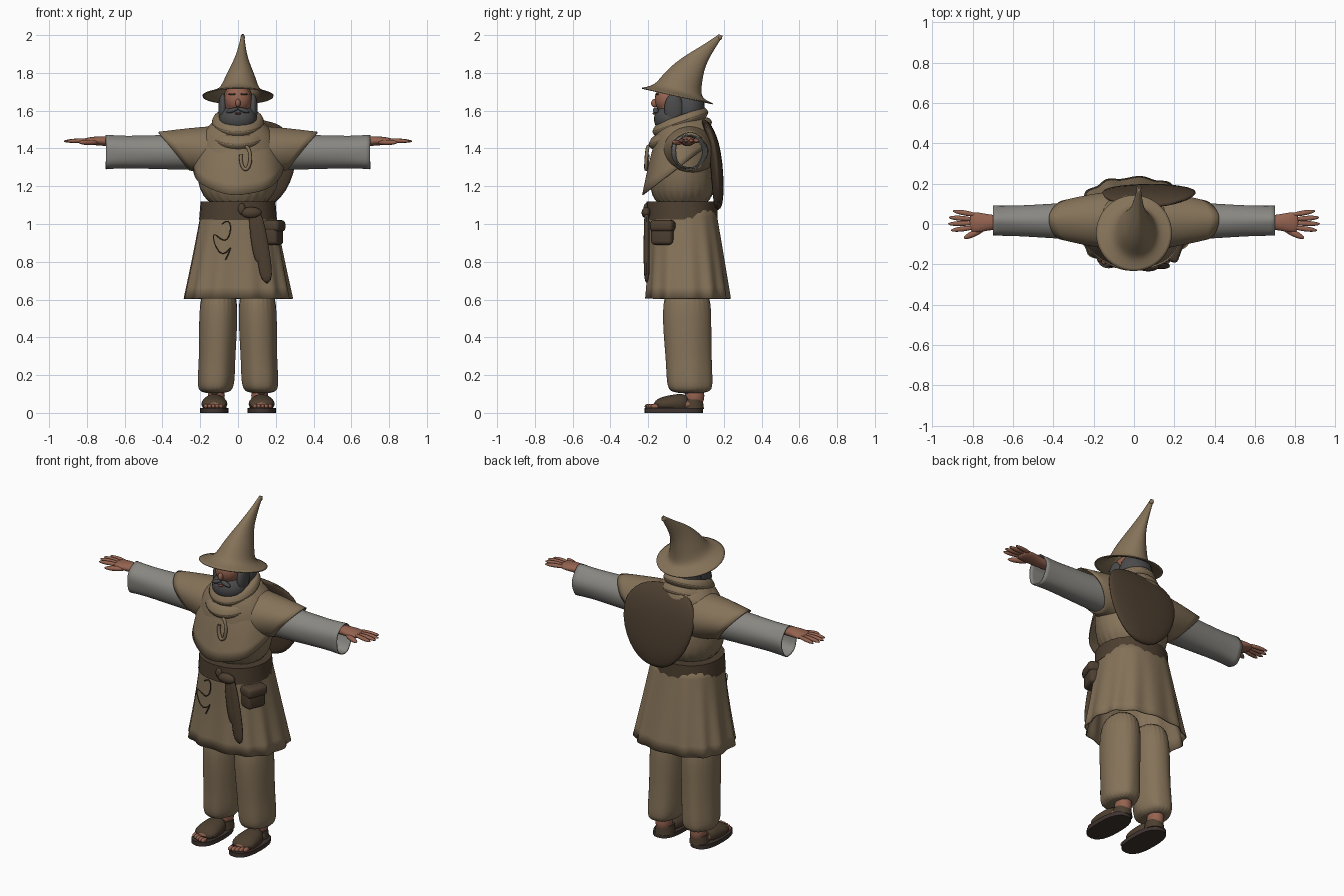
import bpy, bmesh, math
from mathutils import Euler, Matrix, Vector

cube = bpy.data.objects.get("Cube")
if cube:
    bpy.data.objects.remove(cube)


def material(name, *rgb):
    mat = bpy.data.materials.new(name)
    mat.use_nodes = True
    mat.diffuse_color = (*rgb, 1)
    shader = mat.node_tree.nodes["Principled BSDF"]
    shader.inputs["Base Color"].default_value = (*rgb, 1)
    shader.inputs["Roughness"].default_value = 0.9
    return mat


TAN = material("tan cloth", .235, .17, .1)
LEATHER = material("dark brown leather", .075, .05, .03)
LINEN = material("grey linen", .25, .245, .225)
HAIR = material("grey hair", .07, .07, .072)
SKIN = material("ruddy skin", .3, .125, .08)
SOLE = material("sandal sole", .05, .035, .03)
LIPS = material("lips", .2, .06, .05)


def link(name, data, mat):
    data.materials.append(mat)
    obj = bpy.data.objects.new(name, data)
    bpy.context.collection.objects.link(obj)
    return obj


def finish(name, bm, mat):
    """Turn a bmesh into a smooth object whose corners stay sharp."""
    bmesh.ops.recalc_face_normals(bm, faces=bm.faces)
    for face in bm.faces:
        face.smooth = True
    for edge in bm.edges:
        edge.smooth = edge.calc_face_angle(0) < math.radians(50)
    mesh = bpy.data.meshes.new(name)
    bm.to_mesh(mesh)
    bm.free()
    return link(name, mesh, mat)


def loft(name, mat, centre, rings, axis="z", mirror=1, sides=24, lean=0, tilt=(0, 0),
         folds=0, depth=0, squareness=2, cloth=False, smooth=True):
    """Skin a row of rings, each (position along axis, width, depth, shift)."""
    across, out, along = {"z": (0, 1, 2), "x": (1, 2, 0), "y": (0, 2, 1)}[axis]
    bm = bmesh.new()
    loops = []
    for index, (position, wide, deep, *shift) in enumerate(rings):
        t = index / (len(rings) - 1)
        slope = tilt[0] + (tilt[1] - tilt[0]) * t
        loop = []
        for step in range(sides):
            angle = math.tau * step / sides
            c, s = math.cos(angle), math.sin(angle)
            ripple = 1 + depth * t * math.sin(folds * angle + t)
            reach = deep * ripple * math.copysign(abs(s) ** (2 / squareness), s)
            point = Vector()
            point[across] = (centre[0] + lean * t
                             + wide * ripple * math.copysign(abs(c) ** (2 / squareness), c))
            point[out] = centre[1] + sum(shift) + reach
            point[along] = position + reach * slope
            point.x *= mirror
            loop.append(bm.verts.new(point))
        loops.append(loop)
    for upper, lower in zip(loops, loops[1:]):
        for k in range(sides):
            bm.faces.new((upper[k - 1], upper[k], lower[k], lower[k - 1]))
    if not cloth:
        bm.faces.new(loops[0])
        bm.faces.new(loops[-1])
    obj = finish(name, bm, mat)
    if smooth:
        subdivision = obj.modifiers.new("smoothing", "SUBSURF")
        subdivision.levels = subdivision.render_levels = 2
    if cloth:
        obj.modifiers.new("cloth thickness", "SOLIDIFY").thickness = .006


def placed(location, size, turn):
    return Matrix.LocRotScale(Vector(location), Euler(turn), Vector(size))


def ball(name, mat, location, size, turn=(0, 0, 0)):
    bm = bmesh.new()
    bmesh.ops.create_uvsphere(bm, u_segments=24, v_segments=12, radius=1,
                              matrix=placed(location, size, turn))
    finish(name, bm, mat)


def box(name, mat, location, size, turn=(0, 0, 0), rounding=.02):
    bm = bmesh.new()
    bmesh.ops.create_cube(bm, size=1, matrix=placed(location, size, turn))
    bmesh.ops.bevel(bm, geom=bm.edges[:], offset=rounding, segments=3,
                    affect="EDGES", profile=.5)
    finish(name, bm, mat)


def cord(name, mat, radius, path, steps=40):
    """Sweep a thin round cord along path(t) for t from 0 to 1."""
    curve = bpy.data.curves.new(name, "CURVE")
    curve.dimensions = "3D"
    curve.bevel_depth = radius
    curve.bevel_resolution = 1
    line = curve.splines.new("POLY")
    line.points.add(steps)
    for index, point in enumerate(line.points):
        point.co = (*path(index / steps), 1)
    link(name, curve, mat)


# Pointed hat: bent crown meeting a wide tilted brim
loft("hat", TAN, (.025, 0),
     [(2, .008, .01, .185), (1.93, .02, .03, .115), (1.86, .04, .06, .04),
      (1.78, .08, .095, -.01), (1.72, .1, .115, -.035), (1.695, .13, .14, -.04),
      (1.68, .19, .19, -.045)],
     lean=-.025, tilt=(-.5, -.22), cloth=True)
ball("hat_tip", TAN, (.025, .18, 1.987), (.012, .012, .013))

# Head, hair and beard
ball("head", SKIN, (0, -.05, 1.65), (.08, .11, .1))
ball("face", SKIN, (0, -.1, 1.66), (.07, .065, .075))
ball("hair", HAIR, (0, .015, 1.61), (.1, .085, .12))
ball("beard", HAIR, (0, -.08, 1.555), (.1, .09, .08))
ball("nose", SKIN, (0, -.165, 1.64), (.014, .02, .022))
ball("lower_lip", LIPS, (0, -.167, 1.585), (.017, .01, .006))

# Rolled scarf collar: two stacked, leaning rolls
for name, height, radius in (("upper", 1.54, .11), ("lower", 1.48, .13)):
    bend = [math.tau * k / 8 for k in range(9)]
    loft(f"{name}_scarf_roll", TAN, (0, -.03),
         [(height + .04 * math.sin(a), radius + .03 * math.cos(a),
           radius + .04 * math.cos(a)) for a in bend], tilt=(.35, .35), cloth=True)

# Tunic body, draped cape and flared skirt
loft("tunic_body", TAN, (0, -.02),
     [(1.57, .09, .1), (1.48, .21, .15), (1.3, .235, .175), (1.07, .185, .175)],
     folds=9, depth=.015)
loft("draped_cape", TAN, (0, -.02),
     [(1.55, .12, .11), (1.46, .22, .165), (1.3, .245, .195, -.018)],
     tilt=(.1, .75), folds=7, depth=.02, cloth=True)
loft("tunic_skirt", TAN, (0, -.02),
     [(1.1, .19, .175), (.85, .235, .195, .02), (.605, .285, .223, .03)],
     sides=64, folds=13, depth=.035, squareness=2.4, cloth=True)

# Belt, knot, hanging tails and pouch
loft("belt", LEATHER, (0, -.022), [(1.025, .206, .188), (1.12, .198, .187)],
     squareness=2.2, smooth=False)
ball("belt_knot", LEATHER, (.07, -.21, 1.06), (.055, .025, .03))
ball("belt_buckle", LEATHER, (.02, -.21, 1.08), (.02, .015, .03))
for name, start, end in (("long", .1, .675), ("short", .075, .78)):
    loft(f"{name}_belt_tail", LEATHER, (start, -.208),
         [(1.08, .025, .015), (.9, .036, .017), (end, .04, .017)], lean=.055, sides=12)
box("pouch", LEATHER, (.185, -.12, .95), (.085, .12, .12), (0, 0, -.35))
box("pouch_flap", LEATHER, (.19, -.12, .99), (.095, .13, .06), (0, 0, -.35))

# Satchel slung from the left shoulder across the back
loft("back_satchel", LEATHER, (.06, .15),
     [(1.56, .12, .02, -.06), (1.45, .26, .032), (1.2, .21, .035, .02),
      (1.07, .07, .02, .02)], lean=.03, folds=5, depth=.03, squareness=2.4)

# Cord trim on the skirt and chest
cord("skirt_cord", LEATHER, .003, lambda t: (
    -.085 + .045 * math.sin(9 * t), -.202 - .012 * t, 1 - .18 * t + .03 * math.sin(16 * t)))
cord("chest_cord", TAN, .01, lambda t: (
    .04 + .025 * math.sin(5 * t), -.2 - .012 * math.sin(3 * t),
    1.35 + .06 * math.cos(5 * t)))

for mirror, side in ((1, "left"), (-1, "right")):
    # Face details
    ball(f"{side}_moustache", HAIR, (mirror * .03, -.16, 1.602), (.032, .015, .012),
         (0, mirror * .35, 0))
    ball(f"{side}_sideburn", HAIR, (mirror * .08, -.065, 1.61), (.024, .05, .08))
    ball(f"{side}_eyebrow", HAIR, (mirror * .03, -.153, 1.687), (.022, .01, .005))

    # Short tunic sleeve over a long linen sleeve
    loft(f"{side}_tunic_sleeve", TAN, (.018, 1.385),
         [(.06, .15, .14), (.2, .135, .125), (.34, .1, .103)], "x", mirror,
         tilt=(0, .8), folds=5, depth=.02, cloth=True)
    loft(f"{side}_linen_sleeve", LINEN, (.015, 1.38),
         [(.2, .1, .095), (.47, .082, .09), (.6, .075, .085), (.7, .075, .092)], "x",
         mirror, folds=5, depth=.035, cloth=True)

    # Hand with spread fingers
    loft(f"{side}_hand", SKIN, (.008, 1.44),
         [(.6, .035, .02, -.01), (.7, .034, .028), (.77, .052, .022), (.82, .048, .014)],
         "x", mirror)
    for k, finger in enumerate(("index", "middle", "ring", "little")):
        spread = k - 1.3
        ball(f"{side}_{finger}_finger", SKIN,
             (mirror * (.86 - .008 * spread ** 2), .01 + .026 * spread, 1.441),
             (.063, .0125, .011), (0, mirror * .05, mirror * spread * .1))
    ball(f"{side}_thumb", SKIN, (mirror * .79, -.045, 1.432), (.06, .016, .014),
         (0, 0, -mirror * .45))

    # Baggy trouser leg gathered at the ankle
    loft(f"{side}_trouser_leg", TAN, (.1, .005),
         [(.7, .1, .13), (.45, .103, .13), (.28, .095, .122, .01), (.15, .1, .125, .015),
          (.1, .08, .11, .02)],
         mirror=mirror, lean=.022, folds=6, depth=.035)

    # Foot in an open sandal
    ball(f"{side}_ankle", SKIN, (mirror * .115, .045, .09), (.045, .052, .07))
    loft(f"{side}_foot", SKIN, (.125, .045),
         [(.08, .03, .02), (-.03, .05, .04), (-.18, .06, .02)], "y", mirror)
    for k in range(5):
        ball(f"{side}_toe", SKIN, (mirror * (.09 + .02 * k), -.195 + .002 * k * k, .035),
             (.012, .024, .013))
    loft(f"{side}_sandal_sole", SOLE, (.125, -.065),
         [(0, .075, .155), (.025, .075, .155)], mirror=mirror, squareness=2.5,
         smooth=False)
    loft(f"{side}_sandal_strap", LEATHER, (.125, .05),
         [(.02, .05, .055), (-.07, .07, .05), (-.175, .072, .03, -.008)], "y", mirror)
    loft(f"{side}_heel_band", LEATHER, (.115, .035),
         [(.02, .055, .06), (.07, .048, .054)], mirror=mirror, smooth=False)
